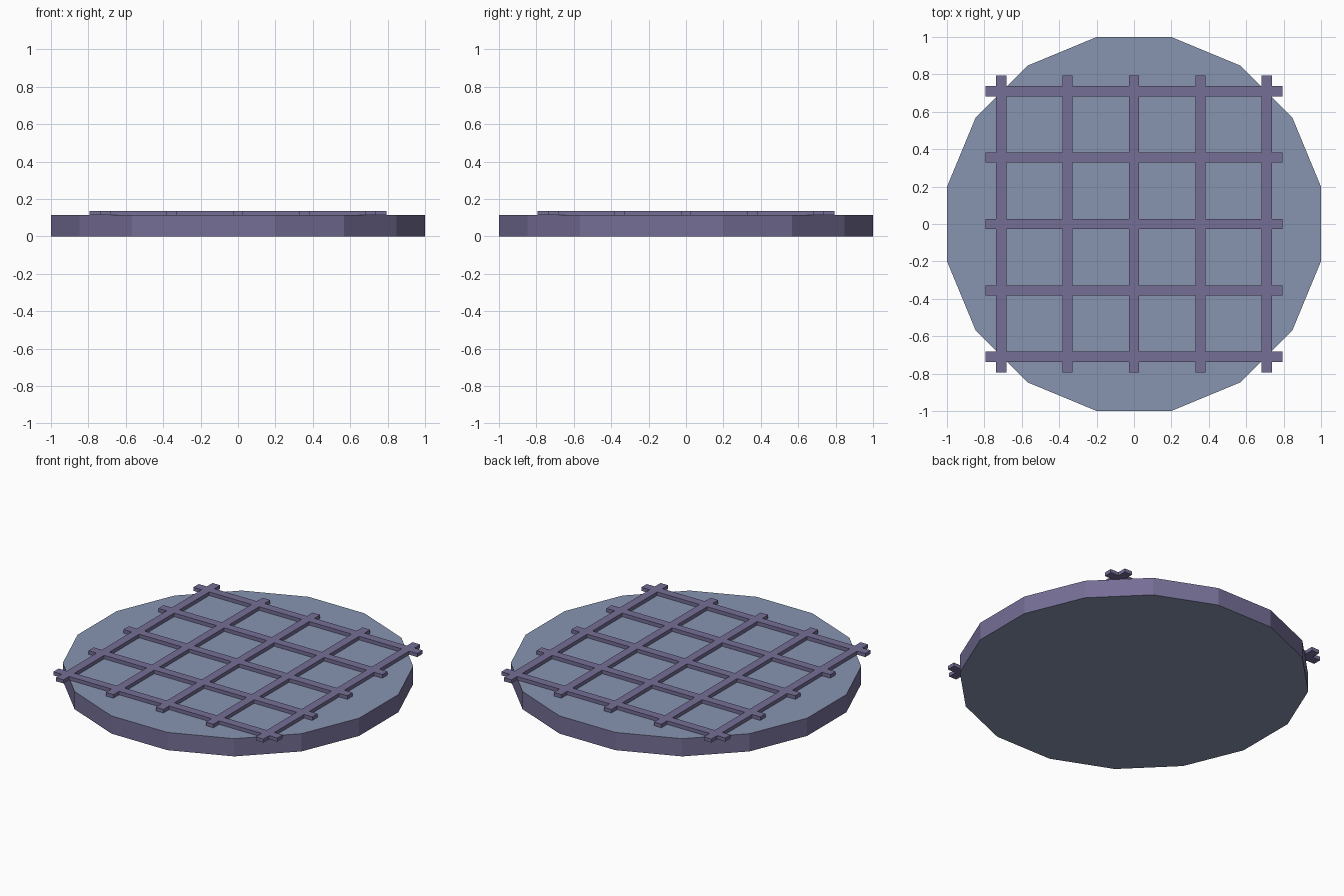
import bpy, bmesh, math

cube = bpy.data.objects.get("Cube")
if cube:
    bpy.data.objects.remove(cube, do_unlink=True)

SIDES = 16
DISC_TOP = 0.114
LATTICE_TOP = 0.137
BAR_SPACING = 0.355
BAR_HALF = 0.027
BAR_END = 0.795


def material(name, rgb):
    mat = bpy.data.materials.new(name)
    mat.use_nodes = True
    colour = (*rgb, 1.0)
    mat.diffuse_color = colour
    mat.node_tree.nodes["Principled BSDF"].inputs["Base Color"].default_value = colour
    return mat


def make_object(name, bm, materials):
    mesh = bpy.data.meshes.new(name)
    bm.normal_update()
    bm.to_mesh(mesh)
    bm.free()
    for mat in materials:
        mesh.materials.append(mat)
    obj = bpy.data.objects.new(name, mesh)
    bpy.context.collection.objects.link(obj)
    return obj


purple = material("dusty purple", (0.180, 0.157, 0.305))
blue = material("slate blue", (0.245, 0.298, 0.435))

# Disc: sixteen-sided slab, purple rim with blue top and underside
bm = bmesh.new()
radius = 1 / math.cos(math.pi / SIDES)
ring = []
for i in range(SIDES):
    angle = (i + 0.5) * math.tau / SIDES
    ring.append(bm.verts.new((radius * math.cos(angle), radius * math.sin(angle), 0)))
base = bm.faces.new(ring)
result = bmesh.ops.extrude_face_region(bm, geom=[base], use_keep_orig=True)
top_verts = [g for g in result["geom"] if isinstance(g, bmesh.types.BMVert)]
bmesh.ops.translate(bm, verts=top_verts, vec=(0, 0, DISC_TOP))
bmesh.ops.recalc_face_normals(bm, faces=bm.faces[:])
for face in bm.faces:
    face.material_index = 1 if abs(face.normal.z) > 0.5 else 0
make_object("disc", bm, [purple, blue])

# Lattice: one sheet of crossing strips, raised into square bars
edges = [-BAR_END]
for k in range(-2, 3):
    edges += [k * BAR_SPACING - BAR_HALF, k * BAR_SPACING + BAR_HALF]
edges.append(BAR_END)

bm = bmesh.new()
grid = [[bm.verts.new((x, y, DISC_TOP)) for y in edges] for x in edges]
for i in range(len(edges) - 1):
    for j in range(len(edges) - 1):
        if i % 2 or j % 2:
            bm.faces.new((grid[i][j], grid[i + 1][j], grid[i + 1][j + 1], grid[i][j + 1]))
loose = [v for v in bm.verts if not v.link_faces]
bmesh.ops.delete(bm, geom=loose, context="VERTS")
lattice = make_object("lattice_bars", bm, [purple])
solid = lattice.modifiers.new("thickness", "SOLIDIFY")
solid.thickness = LATTICE_TOP - DISC_TOP
solid.offset = 1
